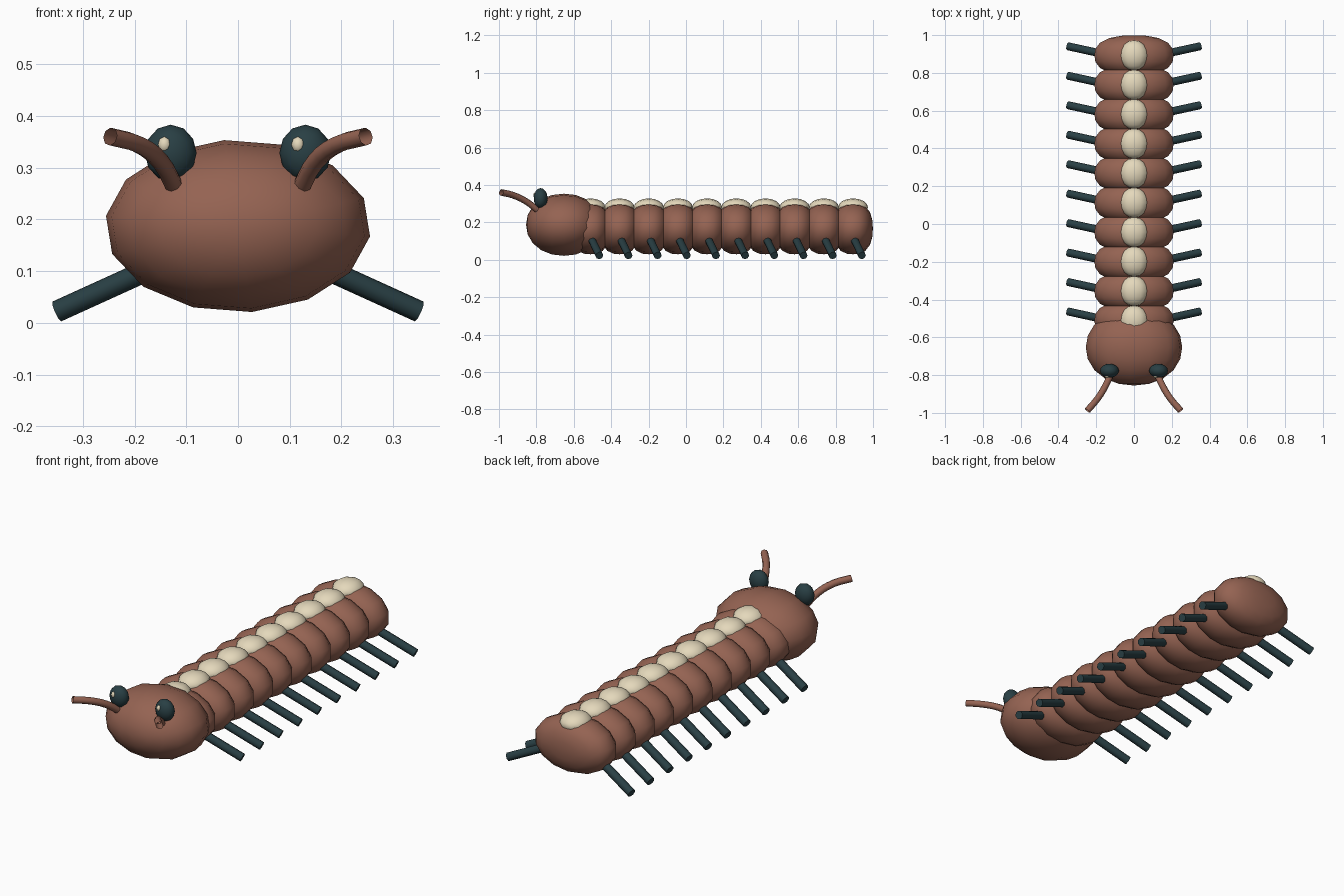
import bpy, math
from mathutils import Vector

if "Cube" in bpy.data.objects:
    bpy.data.objects.remove(bpy.data.objects["Cube"])


def material(name, rgb):
    m = bpy.data.materials.new(name)
    m.diffuse_color = (*rgb, 1)
    m.use_nodes = True
    m.node_tree.nodes["Principled BSDF"].inputs["Base Color"].default_value = m.diffuse_color
    return m


BROWN = material("brown", (0.30, 0.125, 0.085))
CREAM = material("cream", (0.78, 0.69, 0.50))
DARK = material("dark_teal", (0.022, 0.05, 0.058))


def finish(obj, name, mat, angle=50):
    obj.name = name
    obj.data.materials.append(mat)
    bpy.ops.object.shade_smooth_by_angle(angle=math.radians(angle))
    return obj


def ellipsoid(name, centre, radii, mat, segments=14, rings=10, power=2.0, spin=0.0):
    """Low-poly ball with its poles along y; power above 2 gives squarer shoulders."""
    bpy.ops.mesh.primitive_uv_sphere_add(segments=segments, ring_count=rings, radius=1)
    obj = bpy.context.object
    for v in obj.data.vertices:
        a = math.atan2(v.co.y, v.co.x) + spin
        ring, pole = math.hypot(v.co.x, v.co.y), v.co.z
        k = (ring ** power + abs(pole) ** power) ** (-1 / power)
        v.co = (radii[0] * ring * k * math.cos(a),
                -radii[1] * pole * k,
                radii[2] * ring * k * math.sin(a))
    obj.location = centre
    return finish(obj, name, mat)


def rod(name, a, b, radius, mat):
    a, b = Vector(a), Vector(b)
    bpy.ops.mesh.primitive_cylinder_add(vertices=8, radius=radius, depth=(b - a).length,
                                        location=(a + b) / 2)
    obj = bpy.context.object
    obj.rotation_euler = (b - a).to_track_quat('Z', 'Y').to_euler()
    return finish(obj, name, mat)


def tube(name, points, radius, mat):
    curve = bpy.data.curves.new(name, 'CURVE')
    curve.dimensions = '3D'
    curve.bevel_depth = radius
    curve.bevel_resolution = 2
    curve.resolution_u = 3
    spline = curve.splines.new('BEZIER')
    spline.bezier_points.add(len(points) - 1)
    for bp, p in zip(spline.bezier_points, points):
        bp.co = p
        bp.handle_left_type = bp.handle_right_type = 'AUTO'
    obj = bpy.data.objects.new(name, curve)
    bpy.context.collection.objects.link(obj)
    bpy.ops.object.select_all(action='DESELECT')
    obj.select_set(True)
    bpy.context.view_layer.objects.active = obj
    bpy.ops.object.convert(target='MESH')
    return finish(bpy.context.object, name, mat)


# Body segments, each with a back spot and a pair of legs
for i in range(10):
    y = 0.893 - 0.156 * i
    ellipsoid(f"body_segment_{i + 1}", (0, y, 0.167), (0.215, 0.106, 0.138), BROWN, power=2.5)
    ellipsoid(f"back_spot_{i + 1}", (0, y, 0.28), (0.075, 0.08, 0.048), CREAM, 12, 8)
    for side, s in (("left", -1), ("right", 1)):
        rod(f"{side}_leg_{i + 1}", (s * 0.13, y, 0.122), (s * 0.35, y + 0.048, 0.022),
            0.021, DARK)

# Head
ellipsoid("head", (0, -0.653, 0.187), (0.257, 0.202, 0.167), BROWN, power=2.1,
          spin=math.radians(6))

# Eyes, eye highlights and antennae
for side, s in (("left", -1), ("right", 1)):
    ellipsoid(f"{side}_eye", (s * 0.13, -0.777, 0.328), (0.05, 0.037, 0.055), DARK, 12, 8)
    ellipsoid(f"{side}_eye_highlight", (s * 0.129 - 0.013, -0.805, 0.344),
              (0.013, 0.011, 0.016), CREAM, 8, 6)
    tube(f"{side}_antenna",
         [(s * 0.12, -0.785, 0.258), (s * 0.15, -0.855, 0.312),
          (s * 0.193, -0.925, 0.345), (s * 0.247, -0.988, 0.36)], 0.0175, BROWN)
